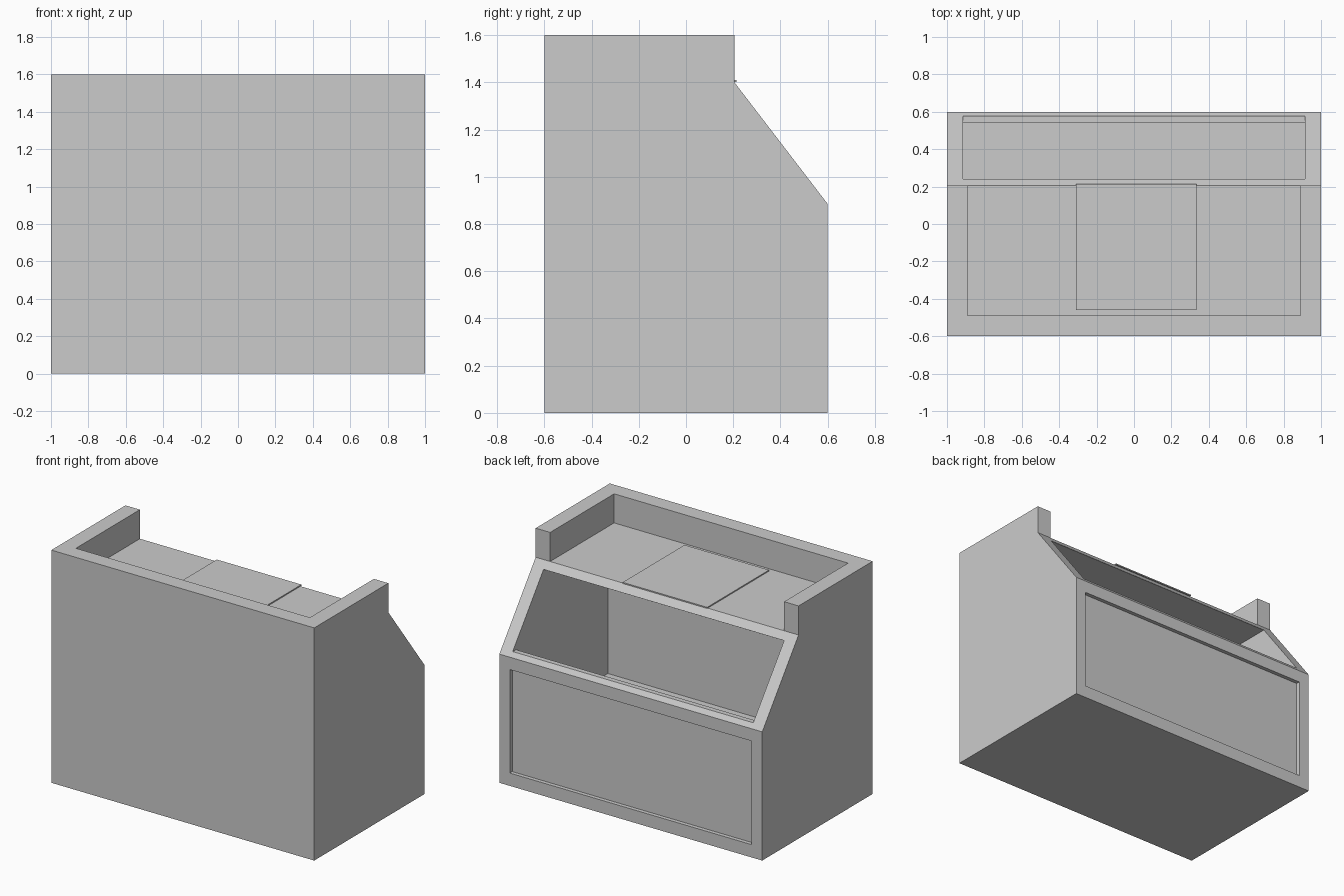
import bpy
import bmesh

cube = bpy.data.objects.get("Cube")
if cube:
    bpy.data.objects.remove(cube, do_unlink=True)

# One plain grey for the whole cabinet
grey = bpy.data.materials.new("plain_grey")
grey.use_nodes = True
colour = (0.6, 0.6, 0.6, 1)
grey.diffuse_color = colour
grey.node_tree.nodes["Principled BSDF"].inputs["Base Color"].default_value = colour


def extrude_profile(name, profile, x0, x1):
    """Solid made from a (y, z) outline swept along x."""
    bm = bmesh.new()
    face = bm.faces.new([bm.verts.new((x0, y, z)) for y, z in profile])
    swept = bmesh.ops.extrude_face_region(bm, geom=[face])["geom"]
    verts = [v for v in swept if isinstance(v, bmesh.types.BMVert)]
    bmesh.ops.translate(bm, verts=verts, vec=(x1 - x0, 0, 0))
    bmesh.ops.recalc_face_normals(bm, faces=bm.faces)
    mesh = bpy.data.meshes.new(name)
    bm.to_mesh(mesh)
    bm.free()
    mesh.materials.append(grey)
    obj = bpy.data.objects.new(name, mesh)
    bpy.context.collection.objects.link(obj)
    return obj


def box(name, x0, x1, y0, y1, z0, z1):
    return extrude_profile(name, [(y0, z0), (y1, z0), (y1, z1), (y0, z1)], x0, x1)


def carve(target, cutter):
    """Cut one solid out of another and discard the cutter."""
    cutter.hide_render = True
    mod = target.modifiers.new(cutter.name, "BOOLEAN")
    mod.operation = "DIFFERENCE"
    mod.solver = "EXACT"
    mod.object = cutter
    bpy.context.view_layer.objects.active = target
    bpy.ops.object.modifier_apply(modifier=mod.name)
    bpy.data.objects.remove(cutter, do_unlink=True)


# Cabinet body with a sloping upper back
body = extrude_profile("cabinet_body", [
    (-0.6, 0), (0.6, 0), (0.6, 0.885), (0.205, 1.4), (0.205, 1.6), (-0.6, 1.6)], -1, 1)

# Countertop tray, open to the back
carve(body, box("tray_cutter", -0.89, 0.89, -0.49, 0.4, 1.4, 1.8))

# Hollow inside, reached through the sloping opening
carve(body, extrude_profile("hollow_cutter", [
    (-0.458, 0.37), (0.54, 0.37), (0.54, 0.915), (0.575, 0.915),
    (0.7, 0.99), (0.34, 1.45), (0.24, 1.352), (-0.458, 1.352)], -0.915, 0.915))

# Shallow recessed panel in the lower back
carve(body, box("panel_cutter", -0.92, 0.92, 0.573, 0.7, 0.088, 0.8))

# Thin plate lying on the countertop
box("counter_plate", -0.31, 0.333, -0.46, 0.213, 1.401, 1.409)
